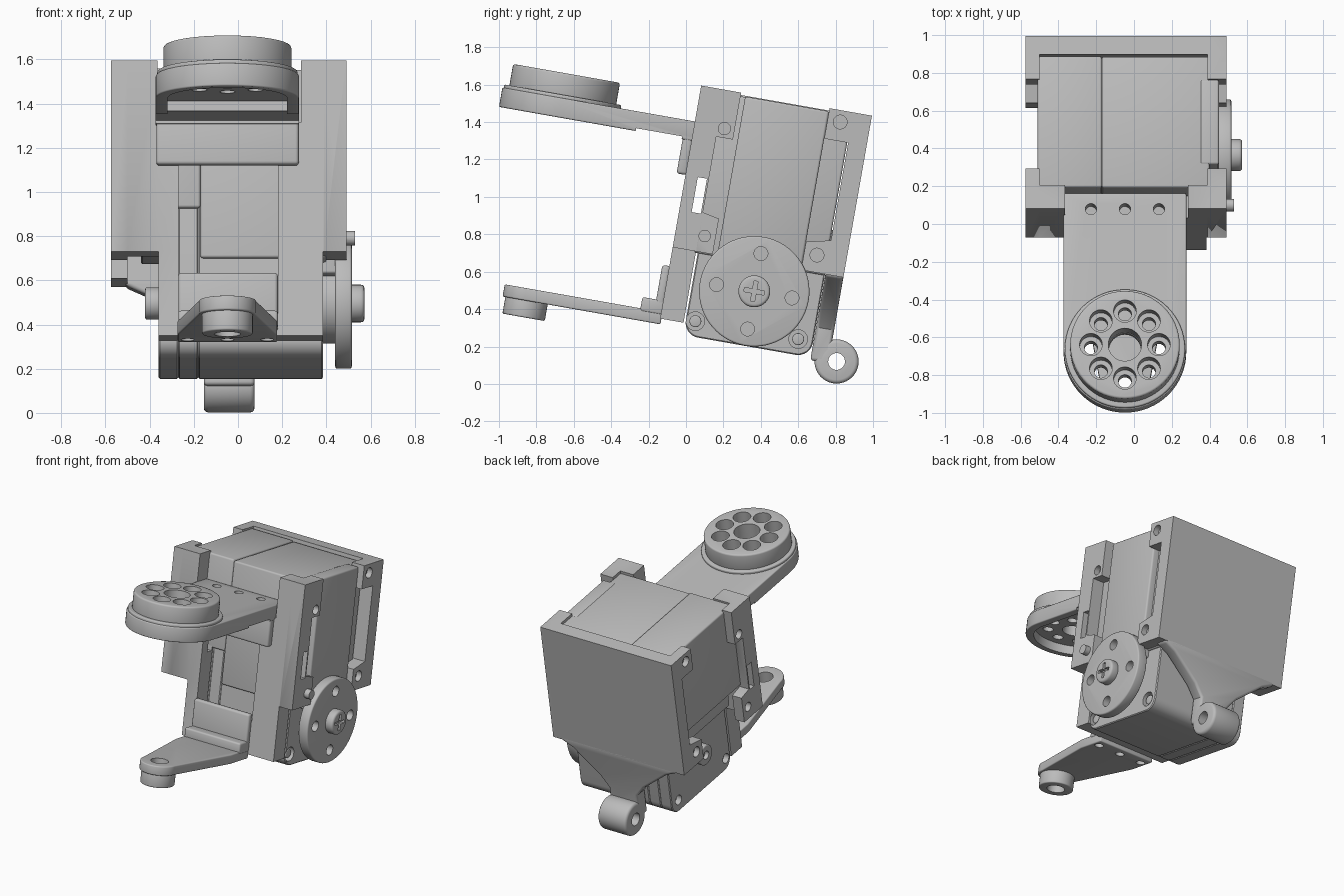
import bpy, bmesh
from math import sin, cos, pi, radians
from mathutils import Vector, Matrix

cube = bpy.data.objects.get("Cube")
if cube:
    bpy.data.objects.remove(cube)

mat = bpy.data.materials.new("matte grey")
mat.use_nodes = True
GREY = (0.5, 0.5, 0.5, 1)
mat.diffuse_color = GREY
mat.node_tree.nodes["Principled BSDF"].inputs["Base Color"].default_value = GREY

TILT = Matrix.Rotation(radians(-10), 4, 'X')
AXES = {'x': lambda p, t: (t, p[0], p[1]),
        'y': lambda p, t: (p[0], t, p[1]),
        'z': lambda p, t: (p[0], p[1], t)}


def prism(pts, axis, a, b):
    """Extrude a 2D outline along an axis from a to b."""
    bm = bmesh.new()
    face = bm.faces.new([bm.verts.new(AXES[axis](p, a)) for p in pts])
    ext = bmesh.ops.extrude_face_region(bm, geom=[face])["geom"]
    step = Vector(AXES[axis]((0, 0), b - a))
    bmesh.ops.translate(bm, verts=[g for g in ext if isinstance(g, bmesh.types.BMVert)], vec=step)
    bmesh.ops.recalc_face_normals(bm, faces=bm.faces)
    me = bpy.data.meshes.new("part")
    bm.to_mesh(me)
    bm.free()
    ob = bpy.data.objects.new("part", me)
    bpy.context.scene.collection.objects.link(ob)
    return ob


def arc(c, r, a0=0, a1=360, n=40):
    full = a1 - a0 == 360
    return [(c[0] + r * cos(radians(a0 + (a1 - a0) * i / n)),
             c[1] + r * sin(radians(a0 + (a1 - a0) * i / n))) for i in range(n if full else n + 1)]


def cyl(axis, c, r, a, b, n=40):
    return prism(arc(c, r, n=n), axis, a, b)


def box(x0, x1, y0, y1, z0, z1):
    return prism([(x0, y0), (x1, y0), (x1, y1), (x0, y1)], 'z', z0, z1)


def build(name, base, add=(), cut=(), bevel=0.0, late=(), segs=3):
    """Join and cut, round the edges, drill the late holes, then bake and tilt."""
    def boolean(tools, op):
        for t in tools:
            m = base.modifiers.new("b", 'BOOLEAN')
            m.object, m.operation, m.solver = t, op, 'EXACT'
    boolean(add, 'UNION')
    boolean(cut, 'DIFFERENCE')
    if bevel:
        m = base.modifiers.new("round", 'BEVEL')
        m.width, m.segments, m.angle_limit = bevel, segs, radians(40)
    boolean(late, 'DIFFERENCE')
    bpy.context.view_layer.update()
    me = bpy.data.meshes.new_from_object(base.evaluated_get(bpy.context.evaluated_depsgraph_get()))
    for t in (base, *add, *cut, *late):
        bpy.data.objects.remove(t)
    me.transform(TILT)
    me.shade_smooth()
    me.set_sharp_from_angle(angle=radians(35))
    me.materials.clear()
    me.materials.append(mat)
    me.name = name
    ob = bpy.data.objects.new(name, me)
    bpy.context.scene.collection.objects.link(ob)
    return ob


X0, X1, LOW, TOP = -0.575, 0.49, 0.707, 1.585   # cover extents
CX, CY = -0.048, -0.917                         # shared axis of both arms

# Servo case halves with a seam between them
build("case_rear_half", box(-0.51, -0.17, -0.08, 0.625, 0.93, 1.572), bevel=0.012)
build("case_front_half", box(-0.17, 0.40, -0.08, 0.625, 0.7, 1.565), bevel=0.012)
build("case_side_panel", box(0.35, 0.45, 0.045, 0.5, 0.65, 1.568), bevel=0.012)
build("case_rear_step", box(-0.44, -0.17, -0.02, 0.56, 0.78, 0.95), bevel=0.012)

# Gear case with rounded lower corners
profile = (arc((0.02, 0.335), 0.08, 180, 270, 8) + arc((0.55, 0.335), 0.08, 270, 360, 8)
           + [(0.63, 0.95), (-0.06, 0.95)])
corners = [(-0.009, 0.339), (0.549, 0.34)]
for name, x0, x1 in (("gear_case_cap", -0.36, -0.27), ("gear_case_plate", -0.27, -0.18),
                     ("gear_case_main", -0.18, 0.385)):
    drill = [cyl('x', c, 0.05, x1 - 0.05, x1 + 0.1, 20) for c in corners] if x1 > 0 else []
    if x0 < -0.3:
        drill = [cyl('x', c, 0.035, x0 - 0.1, x0 + 0.04, 20) for c in corners]
    build(name, prism(profile, 'x', x0, x1), bevel=0.006, late=drill, segs=1)
for c in corners:
    build("case_screw", cyl('x', c, 0.032, 0.3, 0.375, 20), bevel=0.006)

# Output disc, hub with cross slot, and idler on the far side
HUB = (0.2735, 0.551)
spots = [(HUB[0] + 0.205 * cos(i * pi / 2), HUB[1] + 0.205 * sin(i * pi / 2)) for i in range(4)]
build("output_collar", cyl('x', HUB, 0.18, 0.36, 0.45))
build("output_disc", cyl('x', HUB, 0.295, 0.44, 0.515, 64), bevel=0.01,
      late=[cyl('x', s, 0.037, 0.46, 0.6, 20) for s in spots])
(hy, hz), S, L = HUB, 0.011, 0.055
build("hub_screw", cyl('x', HUB, 0.085, 0.5, 0.572), bevel=0.015,
      late=[box(0.545, 0.6, hy - S, hy + S, hz - L, hz + L),
            box(0.545, 0.6, hy - L, hy + L, hz - S, hz + S)])
build("idler_hub", cyl('x', HUB, 0.073, -0.42, -0.34), bevel=0.008,
      late=[cyl('x', HUB, 0.03, -0.5, -0.39, 20)])


def clamp_side(outer, strip, inner, z_lo, z_hi, x0, x1):
    """C-shaped cheek of a cover, gripping the case at top and bottom."""
    return prism([(outer, LOW), (inner, LOW), (inner, z_lo), (strip, z_lo + 0.03),
                  (strip, z_hi), (inner, z_hi), (inner, TOP), (outer, TOP)], 'x', x0, x1)


CHEEKS = ((X0, -0.5), (0.39, X1))

# Front cover with window, side slot and open top centre
front = [(X0, LOW), (-0.36, LOW), (-0.36, 0.32), (0.385, 0.32), (0.385, LOW), (X1, LOW),
         (X1, TOP), (0.285, TOP), (0.285, 1.3), (-0.365, 1.3), (-0.365, TOP), (X0, TOP)]
holes = [cyl('x', c, 0.033, x - 0.04, x + 0.04, 20)
         for c in ((-0.035, 1.38), (-0.039, 0.796)) for x in (X0, X1)]
build("front_cover", prism(front, 'y', -0.197, -0.07),
      add=[clamp_side(-0.197, -0.12, 0.02, 0.9, 1.33, *c) for c in CHEEKS],
      cut=[box(-0.27, 0.18, -0.4, 0.0, 0.55, 1.13),
           box(-0.8, 0.8, -0.13, -0.08, 0.91, 1.1)], bevel=0.025, late=holes)

# Back cover and tapered tail ending in a barrel
holes = [cyl('x', c, 0.037, x - 0.04, x + 0.04, 20)
         for c in ((0.569, 1.522), (0.57, 0.8)) for x in (X0, X1)]
build("back_cover", box(X0, X1, 0.632, 0.73, LOW, TOP),
      add=[clamp_side(0.73, 0.63, 0.5, 0.86, 1.42, *c) for c in CHEEKS],
      bevel=0.025, late=holes)
tail = [(0.43, 0.735), (0.43, 0.70), (0.34, 0.66), (0.14, 0.50), (0.075, 0.42), (0.075, 0.24),
        (-0.155, 0.24), (-0.155, 0.42), (-0.22, 0.50), (-0.42, 0.66), (-0.51, 0.70), (-0.51, 0.735)]
EYE = (0.772, 0.258)
build("tail_arm", prism(tail, 'y', 0.632, 0.73), bevel=0.02,
      late=[cyl('x', EYE, 0.08, -1, 1, 20)])
build("tail_barrel", cyl('x', EYE, 0.118, -0.155, 0.075), bevel=0.02,
      late=[cyl('x', EYE, 0.045, -1, 1, 24)])


def screw_holes(y, z0, z1):
    return [cyl('z', (CX + dx, y), 0.03, z0, z1, 20) for dx in (-0.18, 0, 0.18)]


def tongue(r, rear, half=None):
    """Round-nosed arm outline, optionally flaring to a wider rear."""
    flare = [(CX + half, -0.4), (CX + half, rear), (CX - half, rear), (CX - half, -0.4)] if half else \
        [(CX + r, rear), (CX - r, rear)]
    return arc((CX, CY), r, 180, 360, 32) + flare


# Upper arm: hollow underneath, with a ring of drilled holes in its disc
ring = [(CX, CY)] + [(CX + 0.18 * cos(i * pi / 4), CY + 0.18 * sin(i * pi / 4)) for i in range(8)]
build("upper_arm", prism(tongue(0.325, -0.08), 'z', 1.285, 1.39), bevel=0.008,
      late=[prism(tongue(0.27, -0.5), 'z', 1.2, 1.345),
            box(-1, 1, -0.5, -0.25, 1.2, 1.3)]
      + screw_holes(-0.165, 1.3, 1.5)
      + [cyl('z', c, 0.085 if i == 0 else 0.035, 1.2, 1.6, 24) for i, c in enumerate(ring)])
build("upper_arm_rim", cyl('z', (CX, CY), 0.318, 1.38, 1.408, 64), bevel=0.008,
      late=[cyl('z', (CX, CY), 0.28, 1.3, 1.5)])
build("upper_horn", cyl('z', (CX, CY), 0.29, 1.388, 1.524, 64), bevel=0.012,
      late=[cyl('z', c, 0.088 if i == 0 else 0.06, 1.3 if i == 0 else 1.43, 1.7, 32)
            for i, c in enumerate(ring)]
      + [cyl('z', c, 0.035, 1.3, 1.7, 24) for c in ring[1:]])
build("upper_tab", box(-0.37, 0.275, -0.245, -0.19, 1.1, 1.38), bevel=0.015)

# Lower arm with its post, foot block and tab
build("lower_arm", prism(tongue(0.13, -0.19, 0.225), 'z', 0.29, 0.356), bevel=0.008,
      late=[cyl('z', (CX, CY), 0.06, 0.1, 0.5, 24)] + screw_holes(-0.26, 0.2, 0.32))
build("lower_post", cyl('z', (CX, CY), 0.115, 0.2, 0.3), bevel=0.008,
      late=[cyl('z', (CX, CY), 0.06, 0.1, 0.5, 24)])
build("lower_foot", box(-0.27, 0.18, -0.31, -0.19, 0.34, 0.417), bevel=0.012)
build("lower_tab", box(-0.27, 0.18, -0.235, -0.19, 0.34, 0.605), bevel=0.015)
